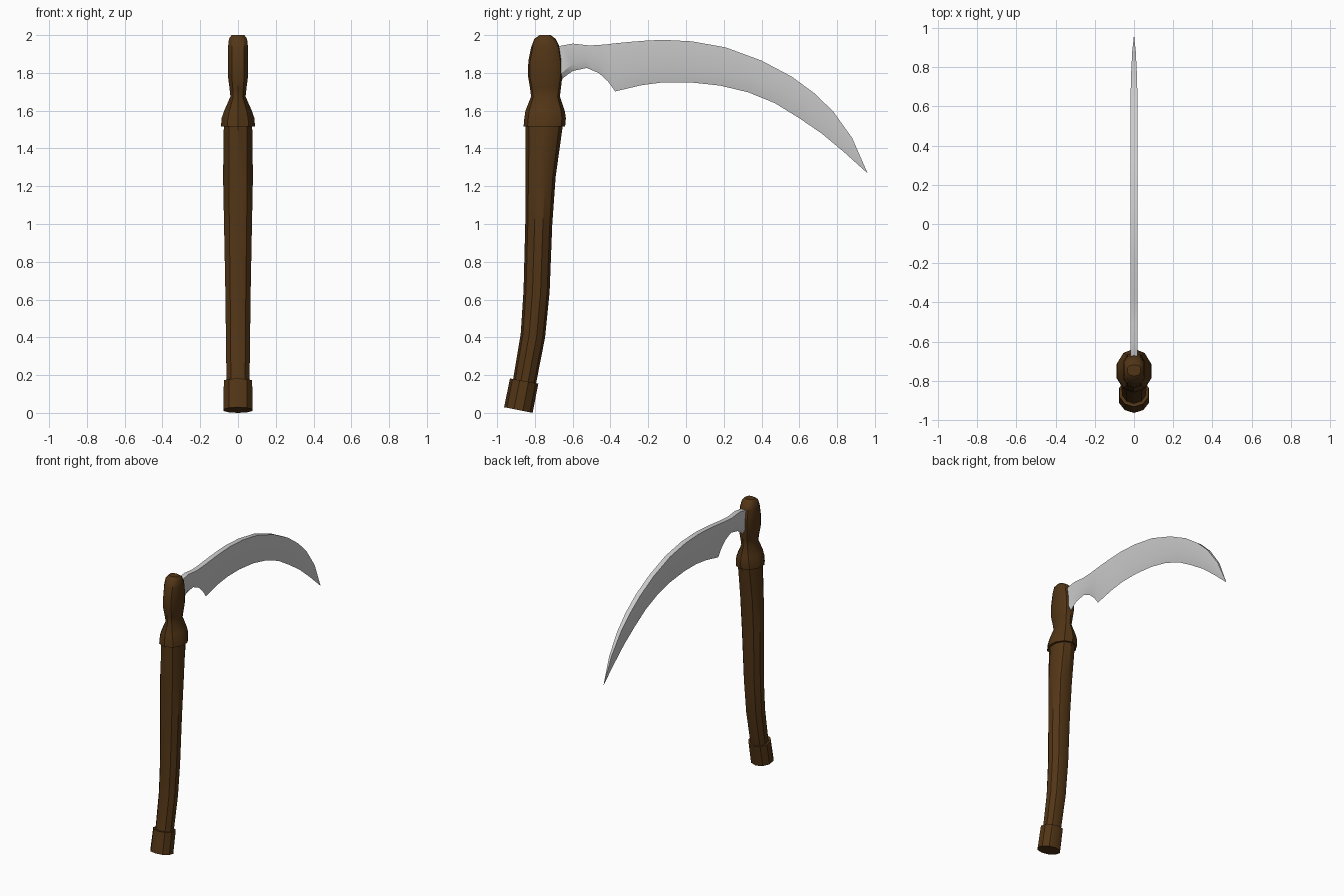
import bpy, bmesh, math

SIDES = 10


def finish(bm, name, mat=None, angle=35):
    bmesh.ops.recalc_face_normals(bm, faces=bm.faces[:])
    mesh = bpy.data.meshes.new(name)
    bm.to_mesh(mesh)
    bm.free()
    obj = bpy.data.objects.new(name, mesh)
    bpy.context.collection.objects.link(obj)
    if mat:
        mesh.materials.append(mat)
    bpy.ops.object.select_all(action='DESELECT')
    obj.select_set(True)
    bpy.context.view_layer.objects.active = obj
    bpy.ops.object.shade_smooth_by_angle(angle=math.radians(angle))
    return obj


def skin(bm, rings):
    """Bridge closed vertex rings and cap both ends."""
    n = len(rings[0])
    for a, b in zip(rings, rings[1:]):
        for i in range(n):
            j = (i + 1) % n
            bm.faces.new((a[i], a[j], b[j], b[i]))
    bm.faces.new(rings[0])
    bm.faces.new(rings[-1])


def loft(name, sections, mat):
    """Section: back (y, z), front (y, z), half width, squareness exponent."""
    bm = bmesh.new()
    rings = []
    for yb, zb, yf, zf, hw, p in sections:
        ring = []
        for i in range(SIDES):
            a = 2 * math.pi * i / SIDES
            c = math.copysign(abs(math.cos(a)) ** p, math.cos(a))
            x = hw * math.sin(a) / math.sin(math.radians(72))
            ring.append(bm.verts.new((x, (yb + yf) / 2 + c * (yf - yb) / 2,
                                      (zb + zf) / 2 + c * (zf - zb) / 2)))
        rings.append(ring)
    skin(bm, rings)
    return finish(bm, name, mat)


wood = bpy.data.materials.new("dark_wood")
wood.diffuse_color = (0.085, 0.036, 0.008, 1)

# Tilted end cap at the foot of the handle
loft("handle_end_cap", [
    (-0.963, 0.030, -0.812, 0.000, 0.077, 1),
    (-0.932, 0.182, -0.782, 0.155, 0.075, 1),
], wood)

# Gently bent shaft
loft("handle_shaft", [
    (-0.925, 0.12, -0.805, 0.10, 0.060, 1),
    (-0.915, 0.18, -0.793, 0.16, 0.061, 1),
    (-0.875, 0.42, -0.746, 0.40, 0.064, 1),
    (-0.860, 0.65, -0.722, 0.64, 0.067, 1),
    (-0.851, 1.00, -0.708, 1.00, 0.074, 1),
    (-0.849, 1.25, -0.690, 1.25, 0.079, 1),
    (-0.849, 1.53, -0.651, 1.53, 0.075, 1),
], wood)

# Flared collar, narrow neck and flattened head
loft("handle_head", [
    (y0, z, y1, z, hw, p) for y0, y1, z, hw, p in [
        (-0.860, -0.640, 1.515, 0.090, 1),
        (-0.856, -0.636, 1.560, 0.087, 1),
        (-0.850, -0.642, 1.600, 0.073, 1),
        (-0.820, -0.668, 1.675, 0.040, 0.8),
        (-0.826, -0.662, 1.720, 0.045, 0.7),
        (-0.836, -0.655, 1.780, 0.053, 0.55),
        (-0.835, -0.655, 1.860, 0.053, 0.55),
        (-0.820, -0.667, 1.935, 0.053, 0.55),
        (-0.803, -0.690, 1.980, 0.048, 0.6),
        (-0.775, -0.717, 2.000, 0.034, 0.7),
    ]], wood)

# Curved blade: spine, bevel line and cutting edge (y, z) plus half thickness
stations = [
    (-0.70, 1.935, -0.68, 1.78, -0.68, 1.74, 0.018),
    (-0.655, 1.945, -0.645, 1.81, -0.645, 1.777, 0.018),
    (-0.60, 1.955, -0.600, 1.848, -0.600, 1.810, 0.018),
    (-0.51, 1.945, -0.535, 1.878, -0.525, 1.826, 0.018),
    (-0.43, 1.950, -0.455, 1.865, -0.460, 1.798, 0.018),
    (-0.37, 1.957, -0.400, 1.825, -0.413, 1.755, 0.018),
    (-0.30, 1.964, -0.350, 1.790, -0.375, 1.702, 0.018),
    (-0.21, 1.971, -0.215, 1.828, -0.235, 1.735, 0.018),
    (-0.12, 1.975, -0.110, 1.835, -0.120, 1.750, 0.018),
    (0.03, 1.967, 0.020, 1.832, 0.020, 1.750, 0.018),
    (0.21, 1.935, 0.190, 1.810, 0.180, 1.733, 0.018),
    (0.40, 1.865, 0.345, 1.768, 0.330, 1.697, 0.018),
    (0.56, 1.780, 0.490, 1.707, 0.470, 1.640, 0.018),
    (0.68, 1.692, 0.620, 1.628, 0.600, 1.560, 0.017),
    (0.78, 1.595, 0.740, 1.545, 0.720, 1.478, 0.014),
    (0.88, 1.455, 0.850, 1.425, 0.835, 1.382, 0.009),
    (0.96, 1.272, 0.9598, 1.271, 0.9596, 1.270, 0.0005),
]
bm = bmesh.new()
rings = []
for sy, sz, by, bz, ey, ez, t in stations:
    pts = [(t, sy, sz), (t, by, bz), (0, ey, ez), (-t, by, bz), (-t, sy, sz)]
    rings.append([bm.verts.new(p) for p in pts])
skin(bm, rings)
finish(bm, "blade", angle=30)
